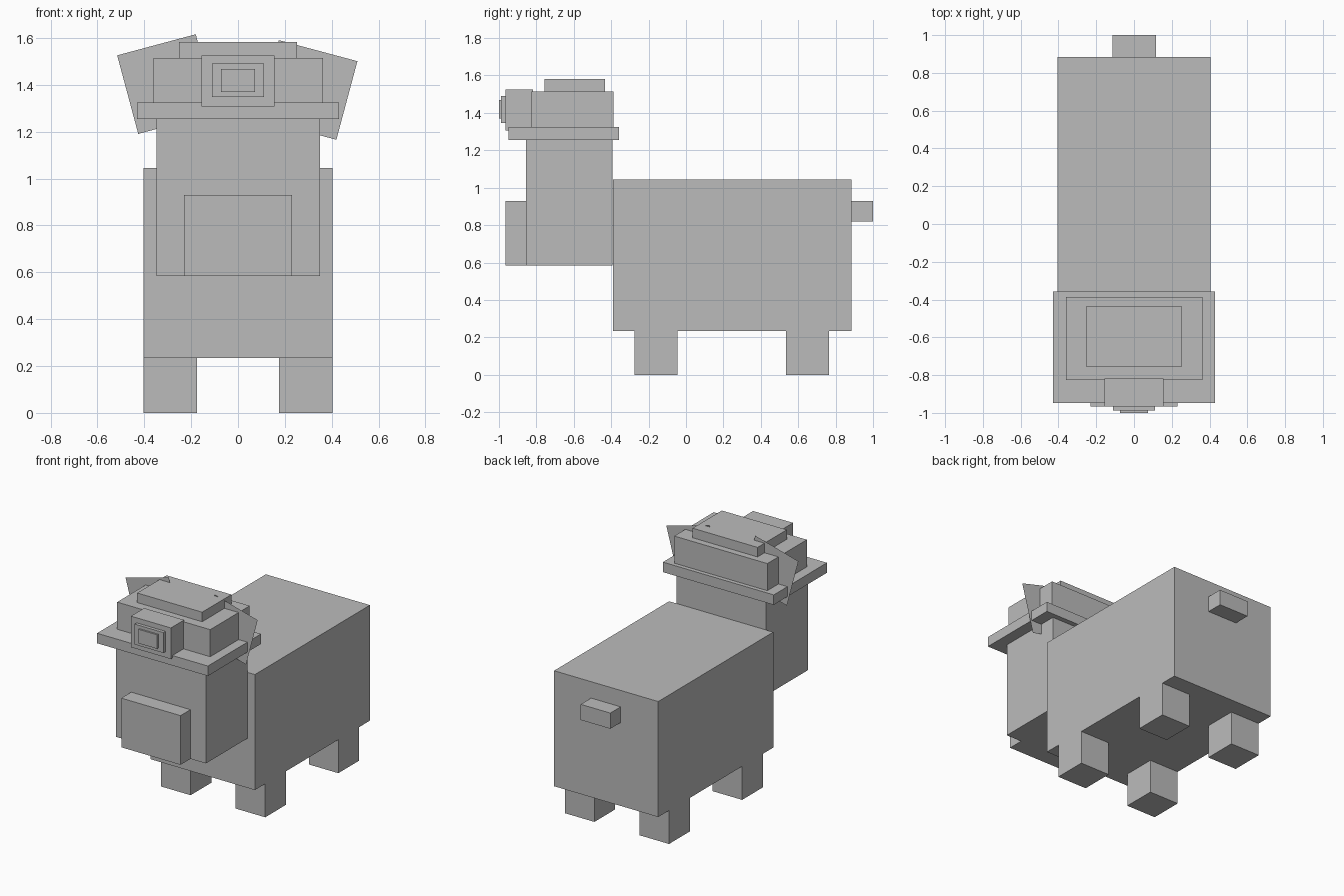
import bpy
import math

cube = bpy.data.objects.get("Cube")
if cube:
    bpy.data.objects.remove(cube, do_unlink=True)

grey = bpy.data.materials.new("plain grey")
grey.use_nodes = True
grey.diffuse_color = (0.5, 0.5, 0.5, 1)
grey.node_tree.nodes["Principled BSDF"].inputs["Base Color"].default_value = (0.5, 0.5, 0.5, 1)


def box(name, x, y, z):
    """Box spanning the (low, high) ranges on each axis."""
    spans = (x, y, z)
    bpy.ops.mesh.primitive_cube_add(size=1, location=[(a + b) / 2 for a, b in spans])
    ob = bpy.context.object
    ob.name = name
    ob.scale = [b - a for a, b in spans]
    bpy.ops.object.transform_apply(location=False, rotation=False, scale=True)
    ob.data.materials.append(grey)
    return ob


def ear(name, x, z, tilt):
    """Flat square sheet facing the front, tilted sideways."""
    bpy.ops.mesh.primitive_plane_add(size=0.347, location=(x, -0.51, z),
                                     rotation=(math.pi / 2, math.radians(tilt), 0))
    ob = bpy.context.object
    ob.name = name
    ob.data.materials.append(grey)


# Trunk and tail
box("body", (-0.404, 0.404), (-0.39, 0.885), (0.235, 1.045))
box("tail", (-0.113, 0.117), (0.885, 1.0), (0.82, 0.93))

# Four legs
for end, y in (("front", (-0.275, -0.045)), ("back", (0.535, 0.765))):
    box(end + "_leg_left", (0.175, 0.404), y, (0, 0.235))
    box(end + "_leg_right", (-0.404, -0.175), y, (0, 0.235))

# Neck and chest
box("neck", (-0.347, 0.35), (-0.855, -0.393), (0.585, 1.255))
box("chest", (-0.23, 0.23), (-0.965, -0.855), (0.585, 0.93))

# Head layers
box("jaw_slab", (-0.43, 0.43), (-0.948, -0.358), (1.255, 1.325))
box("head", (-0.36, 0.362), (-0.825, -0.387), (1.325, 1.515))
box("head_top", (-0.252, 0.252), (-0.757, -0.433), (1.515, 1.582))

# Stepped muzzle
box("muzzle", (-0.155, 0.155), (-0.965, -0.818), (1.307, 1.525))
box("nose", (-0.11, 0.112), (-0.988, -0.965), (1.347, 1.49))
box("nose_tip", (-0.073, 0.073), (-1.0, -0.988), (1.37, 1.468))

# Ears
ear("ear_left", 0.297, 1.378, 15)
ear("ear_right", -0.303, 1.403, -15)
